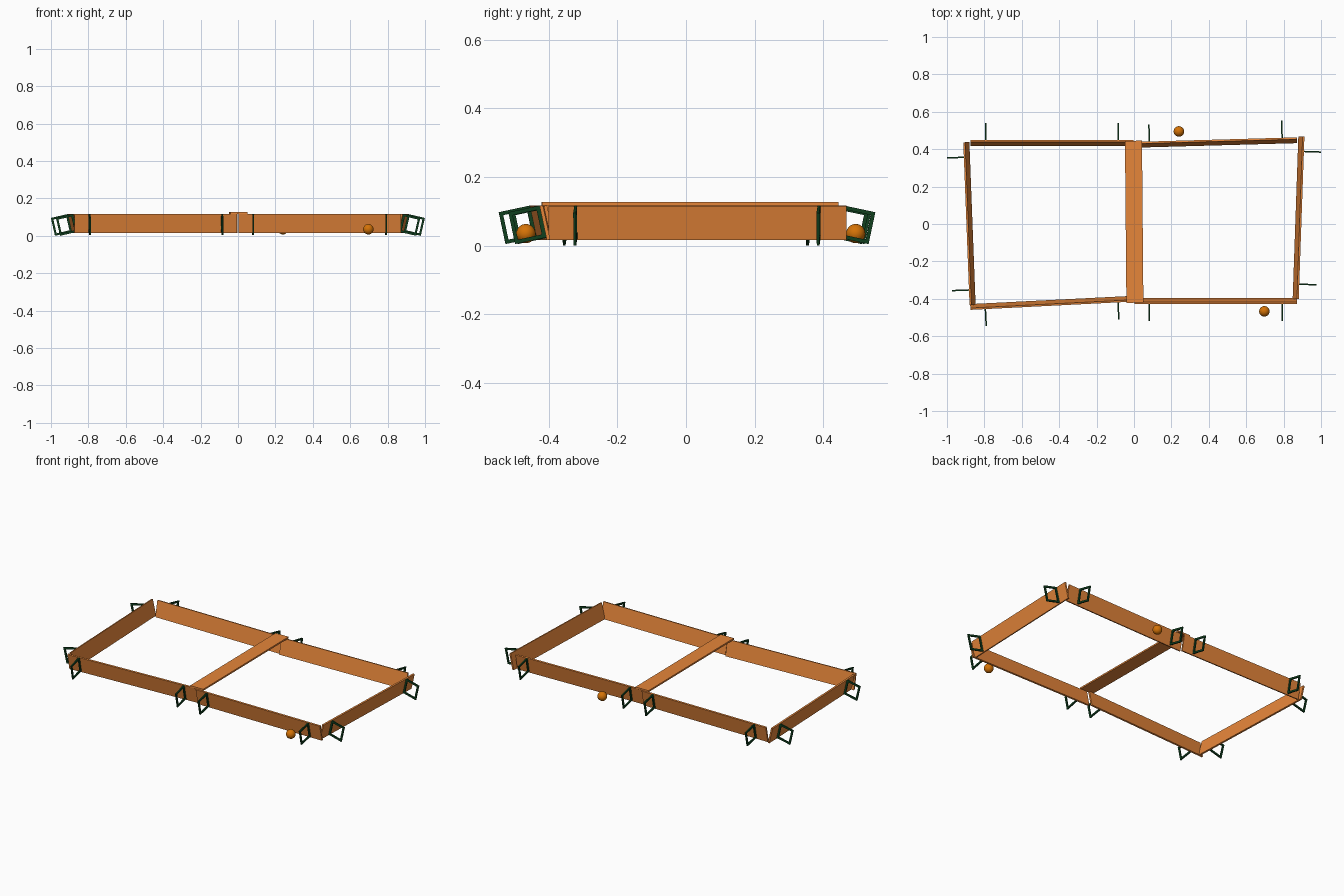
import bpy, bmesh, math
from mathutils import Matrix, Vector

if "Cube" in bpy.data.objects:
    bpy.data.objects.remove(bpy.data.objects["Cube"])


def mat(name, rgb):
    m = bpy.data.materials.new(name)
    m.diffuse_color = (*rgb, 1)
    m.use_nodes = True
    m.node_tree.nodes["Principled BSDF"].inputs["Base Color"].default_value = m.diffuse_color
    return m


WOOD = mat("orange brown wood", (0.79, 0.238, 0.042))
WIRE = mat("dark green wire", (0.005, 0.05, 0.013))
BALL = mat("orange ball", (0.66, 0.17, 0.002))

LENGTH, HEIGHT, THICK = 0.87, 0.1015, 0.01
BAR, BAR_WIDTH = 0.011, 0.008


def box(name, size, centre, matrix):
    bpy.ops.mesh.primitive_cube_add(size=1)
    ob = bpy.context.object
    ob.name = name
    ob.data.transform(Matrix.Translation(centre) @ Matrix.Diagonal((*size, 1)))
    ob.data.materials.append(WOOD)
    ob.matrix_world = matrix
    return ob


def wire_loop(name, w, low, matrix):
    # closed rectangular loop standing out from the board's outer face
    u0, u1, v0, v1 = 0.0, 0.093, low - 0.005, 0.103
    bm = bmesh.new()
    rings = []
    for inset in (0, BAR):
        for s in (-1, 1):
            pts = [(u0 + inset, v0 + inset), (u1 - inset, v0 + inset),
                   (u1 - inset, v1 - inset), (u0 + inset, v1 - inset)]
            rings.append([bm.verts.new((u, w + s * BAR_WIDTH / 2, v)) for u, v in pts])
    order = [rings[0], rings[1], rings[3], rings[2]]
    for k in range(4):
        a, b = order[k], order[(k + 1) % 4]
        for i in range(4):
            j = (i + 1) % 4
            bm.faces.new((a[i], a[j], b[j], b[i]))
    bmesh.ops.recalc_face_normals(bm, faces=bm.faces)
    me = bpy.data.meshes.new(name)
    bm.to_mesh(me)
    bm.free()
    me.materials.append(WIRE)
    ob = bpy.data.objects.new(name, me)
    bpy.context.collection.objects.link(ob)
    ob.matrix_world = matrix


def board(name, x, y, outward, tilt, low):
    # (x, y) is the middle of the outer top edge; board leans outward
    a, t = math.radians(outward), math.radians(tilt)
    up = Vector((0, 0, 1))
    out = Vector((math.cos(a), math.sin(a), 0))
    U = out * math.cos(t) - up * math.sin(t)
    V = out * math.sin(t) + up * math.cos(t)
    W = up.cross(out)
    m = Matrix((U, W, V)).transposed().to_4x4()
    m.translation = Vector((x, y, 0.016)) - out * HEIGHT * math.sin(t)
    box(name, (THICK, LENGTH, HEIGHT), (-THICK / 2, 0, HEIGHT / 2), m)
    for i, s in enumerate((-1, 1)):
        wire_loop(f"{name}_wire_loop_{i + 1}", s * (LENGTH / 2 - 0.08), low, m)


# Six leaning side boards, each with two wire loops
board("back_left_board", -0.438, 0.449, 90, 12, 0.013)
board("back_right_board", 0.437, 0.451, 91.6, 12, 0.013)
board("front_left_board", -0.440, -0.437, -87.1, 12, 0.013)
board("front_right_board", 0.437, -0.427, -90, 12, 0.013)
board("right_board", 0.896, 0.033, -2, 13, 0.010)
board("left_board", -0.896, 0.002, 182.2, 13, 0.010)

# Flat plank across the middle
box("cross_plank", (0.091, 0.866, THICK), (0, 0, 0),
    Matrix.Translation((0.001, 0.012, 0.1225)) @ Matrix.Rotation(math.radians(0.5), 4, 'Z'))

# Two loose balls
for name, loc in (("front_ball", (0.697, -0.467, 0.035)), ("back_ball", (0.24, 0.495, 0.035))):
    bpy.ops.mesh.primitive_uv_sphere_add(segments=32, ring_count=16, radius=0.028, location=loc)
    ob = bpy.context.object
    ob.name = name
    ob.data.materials.append(BALL)
    bpy.ops.object.shade_smooth()
